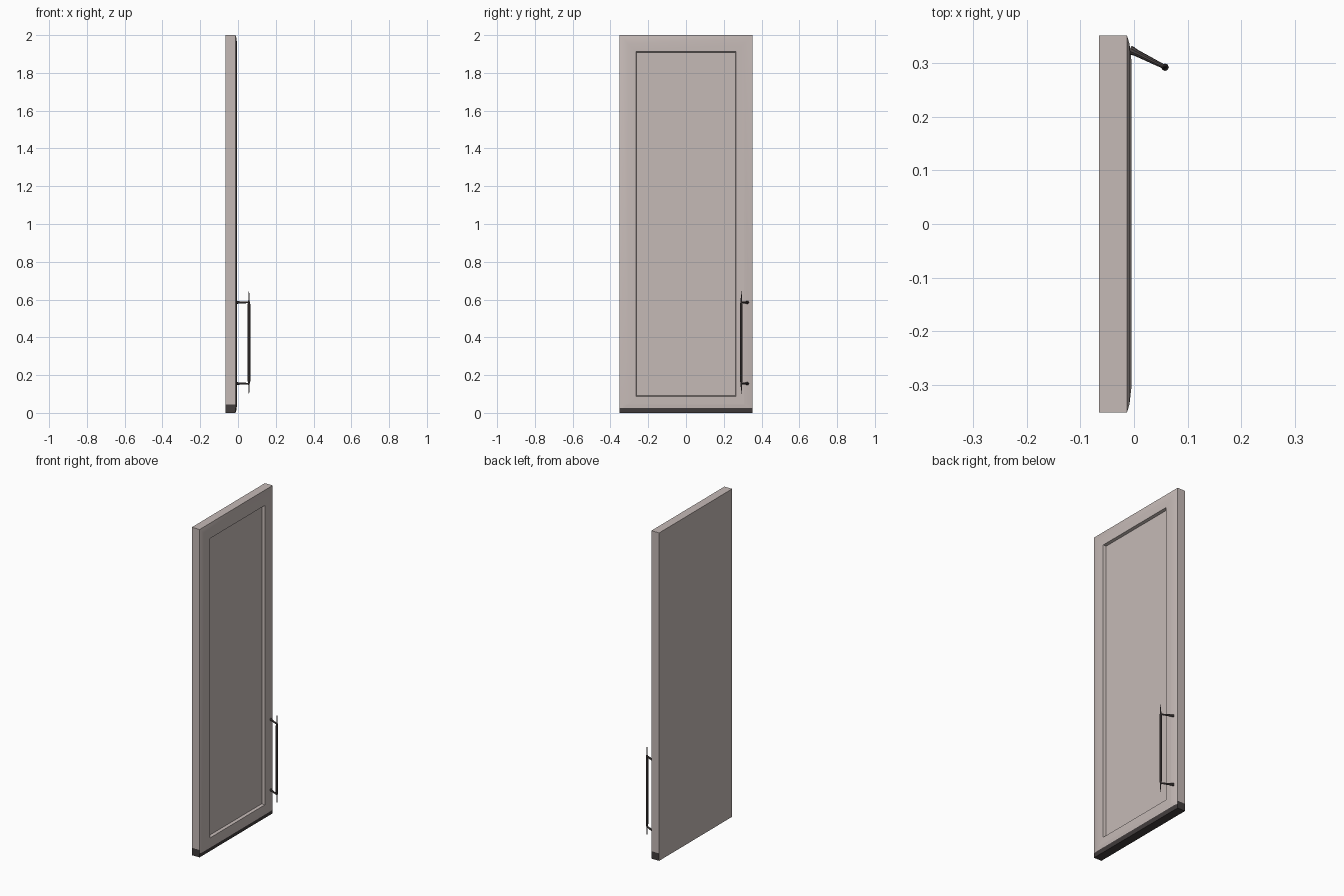
import bpy, bmesh, math
from mathutils import Vector

if "Cube" in bpy.data.objects:
    bpy.data.objects.remove(bpy.data.objects["Cube"])


def material(name, rgb):
    m = bpy.data.materials.new(name)
    m.use_nodes = True
    m.diffuse_color = (*rgb, 1)
    m.node_tree.nodes["Principled BSDF"].inputs["Base Color"].default_value = (*rgb, 1)
    return m


painted = material("warm_grey_paint", (0.56, 0.49, 0.47))
dark = material("dark_edge", (0.055, 0.047, 0.047))
metal = material("dark_metal", (0.08, 0.066, 0.065))


def finish(bm, name, mats):
    bmesh.ops.recalc_face_normals(bm, faces=bm.faces)
    mesh = bpy.data.meshes.new(name)
    bm.to_mesh(mesh)
    bm.free()
    obj = bpy.data.objects.new(name, mesh)
    bpy.context.collection.objects.link(obj)
    for m in mats:
        mesh.materials.append(m)
    bpy.ops.object.select_all(action="DESELECT")
    bpy.context.view_layer.objects.active = obj
    obj.select_set(True)
    bpy.ops.object.shade_smooth_by_angle(angle=math.radians(30))
    return obj


def bridge(bm, rings):
    """Skin consecutive rings and cap both ends."""
    for a, b in zip(rings, rings[1:]):
        for i in range(len(a)):
            j = (i + 1) % len(a)
            bm.faces.new((a[i], a[j], b[j], b[i]))
    bm.faces.new(rings[0])
    bm.faces.new(rings[-1])


# Door: nested rectangles given as (inset, x), from back to recessed panel
HALF_W, HEIGHT = 0.352, 2.0
door_profile = [(0, -0.065), (0, -0.013), (0.015, -0.0085), (0.045, -0.005),
                (0.087, -0.005), (0.091, -0.022)]
bm = bmesh.new()
rings = []
for inset, x in door_profile:
    w, lo, hi = HALF_W - inset, inset, HEIGHT - inset
    rings.append([bm.verts.new((x, y, z))
                  for y, z in ((-w, lo), (w, lo), (w, hi), (-w, hi))])
bridge(bm, rings)
bmesh.ops.recalc_face_normals(bm, faces=bm.faces)

# Dark lower edge: cut bands, then colour by height and direction
for z in (0.025, 0.045):
    bmesh.ops.bisect_plane(bm, geom=bm.verts[:] + bm.edges[:] + bm.faces[:],
                           plane_co=(0, 0, z), plane_no=(0, 0, 1))
bm.normal_update()
for f in bm.faces:
    top = max(v.co.z for v in f.verts)
    n = f.normal
    limit = 0.046 if abs(n.y) > 0.9 else 0.026
    if top < limit and n.x > -0.9:
        f.material_index = 1
finish(bm, "door_panel", [painted, dark])


# Handle parts: tapered rods along an axis
def rod(name, start, end, stations, sides):
    """stations are (fraction along the rod, radius)."""
    start, end = Vector(start), Vector(end)
    rot = (end - start).to_track_quat("Z", "Y")
    bm = bmesh.new()
    rings = []
    for t, r in stations:
        c = start.lerp(end, t)
        rings.append([bm.verts.new(c + rot @ Vector((r * math.cos(a), r * math.sin(a), 0)))
                      for a in (math.tau * i / sides for i in range(sides))])
    bridge(bm, rings)
    return finish(bm, name, [metal])


BAR = (0.058, 0.293)
rod("handle_bar", (*BAR, 0.1), (*BAR, 0.645),
    [(0, 0.001), (0.06, 0.003), (0.1, 0.004), (0.125, 0.007),
     (0.875, 0.007), (0.9, 0.004), (0.94, 0.003), (1, 0.001)], 8)
for name, z in (("lower_post", 0.155), ("upper_post", 0.585)):
    rod(name, (-0.008, 0.326, z), (*BAR, z),
        [(0, 0.008), (0.08, 0.008), (0.16, 0.0065), (1, 0.004)], 10)
